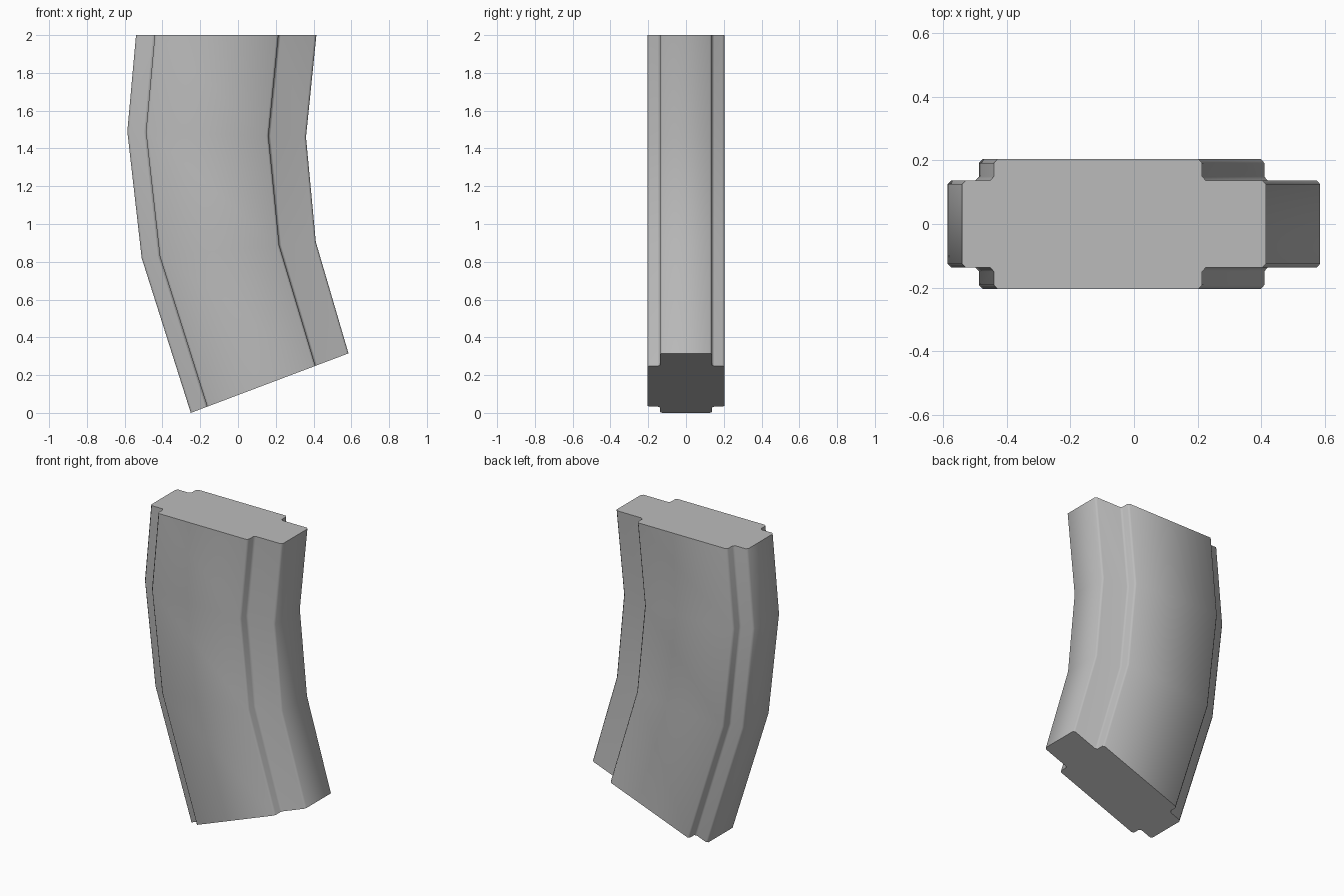
import bpy, bmesh, math
from mathutils import Vector

cube = bpy.data.objects.get("Cube")
if cube:
    bpy.data.objects.remove(cube, do_unlink=True)

# Grey metal
metal = bpy.data.materials.new("grey_metal")
metal.use_nodes = True
grey = (0.5, 0.5, 0.5, 1)
metal.diffuse_color = grey
metal.node_tree.nodes["Principled BSDF"].inputs["Base Color"].default_value = grey

# Curved path: left and right edge (x, z) of each cross-section, bottom to top
STATIONS = [((-0.25, 0.0), (0.585, 0.315)),
            ((-0.51, 0.82), (0.412, 0.905)),
            ((-0.586, 1.49), (0.36, 1.46)),
            ((-0.54, 2.0), (0.415, 2.0))]
RAIL, BODY = 0.137, 0.204           # half thickness of the end rails and the body
STEP_L, STEP_R = 0.104, 0.79        # where the body steps down, as width fractions
CHAMFER = 0.012


def chamfered(points, size):
    """Replace each corner of a closed profile by two points."""
    out = []
    for i, p in enumerate(points):
        for q in (points[i - 1], points[(i + 1) % len(points)]):
            out.append(p + (q - p).normalized() * size)
    return out


# Stepped cross-section, across the width (0 to 1) and thickness
half = [(0, RAIL), (STEP_L, RAIL), (STEP_L, BODY),
        (STEP_R, BODY), (STEP_R, RAIL), (1, RAIL)]
outline = [Vector(p) for p in half] + [Vector((u, -v)) for u, v in reversed(half)]
profile = chamfered(outline, CHAMFER)

# Loft the section along the path and cap both ends
bm = bmesh.new()
rings = []
for (x0, z0), (x1, z1) in STATIONS:
    rings.append([bm.verts.new((x0 + (x1 - x0) * p.x, p.y, z0 + (z1 - z0) * p.x))
                  for p in profile])
n = len(profile)
for low, high in zip(rings, rings[1:]):
    for i in range(n):
        j = (i + 1) % n
        bm.faces.new((low[i], low[j], high[j], high[i]))
bm.faces.new(rings[0])
bm.faces.new(rings[-1])
bmesh.ops.recalc_face_normals(bm, faces=bm.faces)

mesh = bpy.data.meshes.new("curved_body")
bm.to_mesh(mesh)
bm.free()
mesh.materials.append(metal)
body = bpy.data.objects.new("curved_body", mesh)
bpy.context.collection.objects.link(body)

# Smooth the bends and chamfers, keep the end caps sharp
bpy.ops.object.select_all(action="DESELECT")
body.select_set(True)
bpy.context.view_layer.objects.active = body
bpy.ops.object.shade_smooth_by_angle(angle=math.radians(50))
